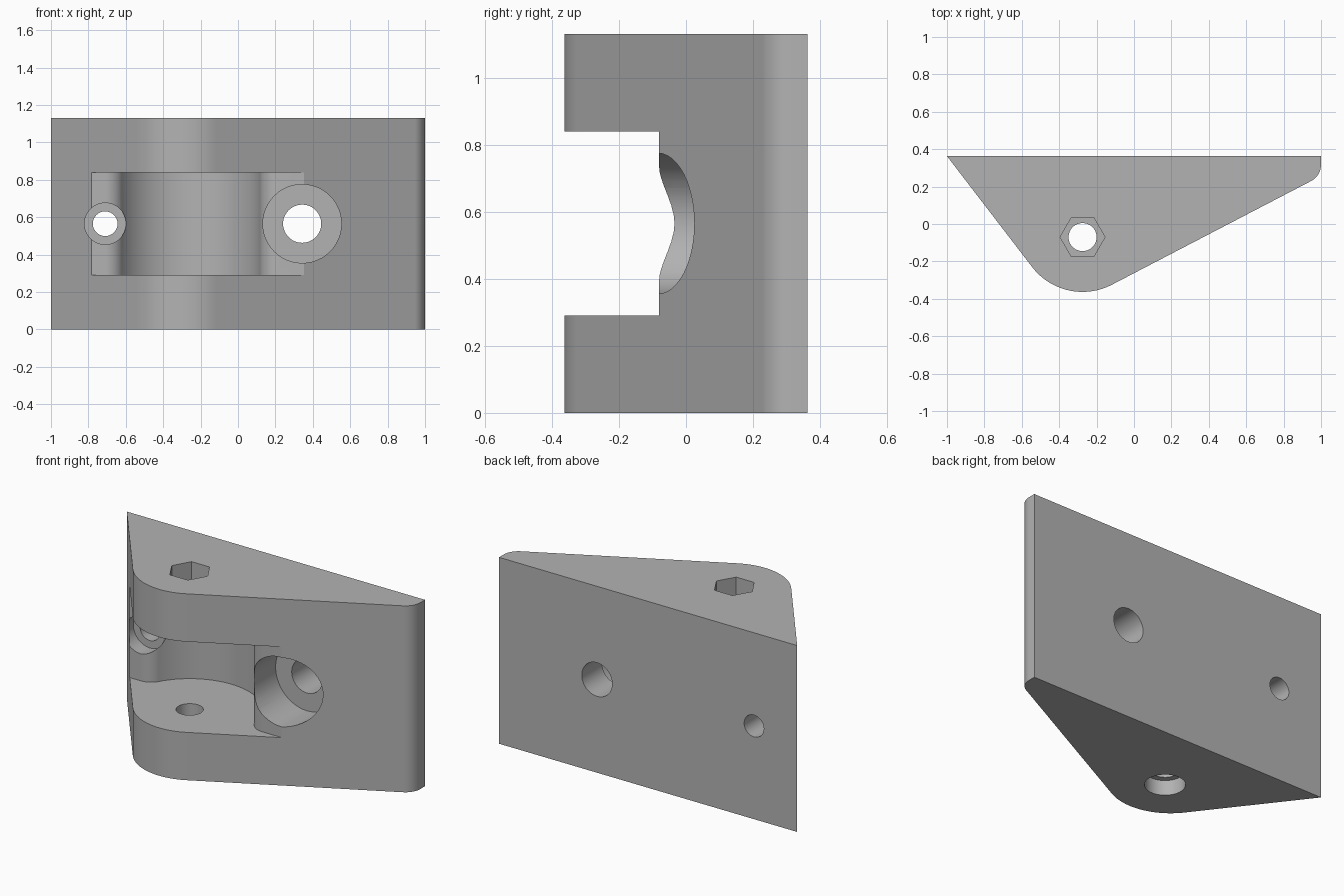
import bpy, bmesh
from math import sin, cos, tan, radians, atan2, degrees, sqrt

cube = bpy.data.objects.get("Cube")
if cube:
    bpy.data.objects.remove(cube, do_unlink=True)

HEIGHT, MID = 1.13, 0.565
PIVOT = (-0.275, -0.07)
BACK = 0.363

grey = bpy.data.materials.new("plain grey")
grey.use_nodes = True
colour = (0.45, 0.45, 0.45, 1)
grey.diffuse_color = colour
grey.node_tree.nodes["Principled BSDF"].inputs["Base Color"].default_value = colour


def arc(centre, r, start, end, n=20):
    """Points along an arc, angles in degrees."""
    angles = [radians(start + (end - start) * i / n) for i in range(n + 1)]
    return [(centre[0] + r * cos(a), centre[1] + r * sin(a)) for a in angles]


def circle(centre, r, n=48):
    return arc(centre, r, 0, 360, n)[:-1]


def prism(name, points, low, high, axis="Z"):
    """Extrude a closed outline along Z, or along Y for an XZ outline."""
    bm = bmesh.new()
    rings = []
    for h in (low, high):
        rings.append([bm.verts.new((a, b, h) if axis == "Z" else (a, h, b))
                      for a, b in points])
    for ring in rings:
        bm.faces.new(ring)
    n = len(points)
    for i in range(n):
        j = (i + 1) % n
        bm.faces.new((rings[0][i], rings[0][j], rings[1][j], rings[1][i]))
    bmesh.ops.recalc_face_normals(bm, faces=bm.faces)
    mesh = bpy.data.meshes.new(name)
    bm.to_mesh(mesh)
    bm.free()
    mesh.materials.append(grey)
    obj = bpy.data.objects.new(name, mesh)
    bpy.context.collection.objects.link(obj)
    return obj


# Wedge body: rounded nose, blunt rounded right-hand tip
slope = 27.5
nose = arc((PIVOT[0], -0.023), 0.34, 217.6, 360 - 90 + slope, 28)
tip_r = 0.1
tip_x = 1 - tip_r
tip_y = nose[-1][1] + (tip_x - nose[-1][0]) * tan(radians(slope)) + tip_r / cos(radians(slope))
tip = arc((tip_x, tip_y), tip_r, slope - 90, 0, 12)
body = prism("hinge_block", [(-1, BACK)] + nose + tip + [(1, BACK)], 0, HEIGHT)

# Slot outline: round clearance about the pivot, blended to a ledge each side
SLOT_R, BLEND = 0.4, 0.1


def blend_centre(ledge_y, side):
    dy = ledge_y + BLEND - PIVOT[1]
    dx = side * sqrt((SLOT_R + BLEND) ** 2 - dy ** 2)
    return (PIVOT[0] + dx, PIVOT[1] + dy), degrees(atan2(dy, dx))


left_c, left_a = blend_centre(0.08, -1)
right_c, right_a = blend_centre(-0.08, 1)
slot = [(-1.2, 0.08)]
slot += arc(left_c, BLEND, -90, left_a - 180, 12)
slot += arc(PIVOT, SLOT_R, left_a, right_a, 40)[1:-1]
slot += arc(right_c, BLEND, right_a + 180, 270, 12)
slot += [(1, -0.08), (1, -0.8), (-1.2, -0.8)]

cutters = [
    prism("slot_cutter", slot, 0.29, 0.84),
    # Pivot hole, nut recess on top and round recess underneath
    prism("pivot_cutter", circle(PIVOT, 0.075), -0.2, HEIGHT + 0.2),
    prism("nut_cutter", circle(PIVOT, 0.12, 6), HEIGHT - 0.12, HEIGHT + 0.2),
    prism("head_cutter", circle(PIVOT, 0.11), -0.2, 0.09),
]
# Two counterbored mounting holes
for side, x, hole_r, bore_r in (("left", 0.343, 0.102, 0.21), ("right", -0.71, 0.066, 0.111)):
    cutters.append(prism(side + "_bore_cutter", circle((x, MID), bore_r), -0.8, 0.17, "Y"))
    cutters.append(prism(side + "_hole_cutter", circle((x, MID), hole_r), -0.8, 0.6, "Y"))

bpy.ops.object.select_all(action="DESELECT")
bpy.context.view_layer.objects.active = body
body.select_set(True)
for cutter in cutters:
    mod = body.modifiers.new(cutter.name, "BOOLEAN")
    mod.operation = "DIFFERENCE"
    mod.solver = "EXACT"
    mod.object = cutter
    bpy.ops.object.modifier_apply(modifier=mod.name)
    bpy.data.objects.remove(cutter, do_unlink=True)

bpy.ops.object.shade_smooth_by_angle(angle=radians(25))
weighted = body.modifiers.new("weighted_normals", "WEIGHTED_NORMAL")
weighted.keep_sharp = True
